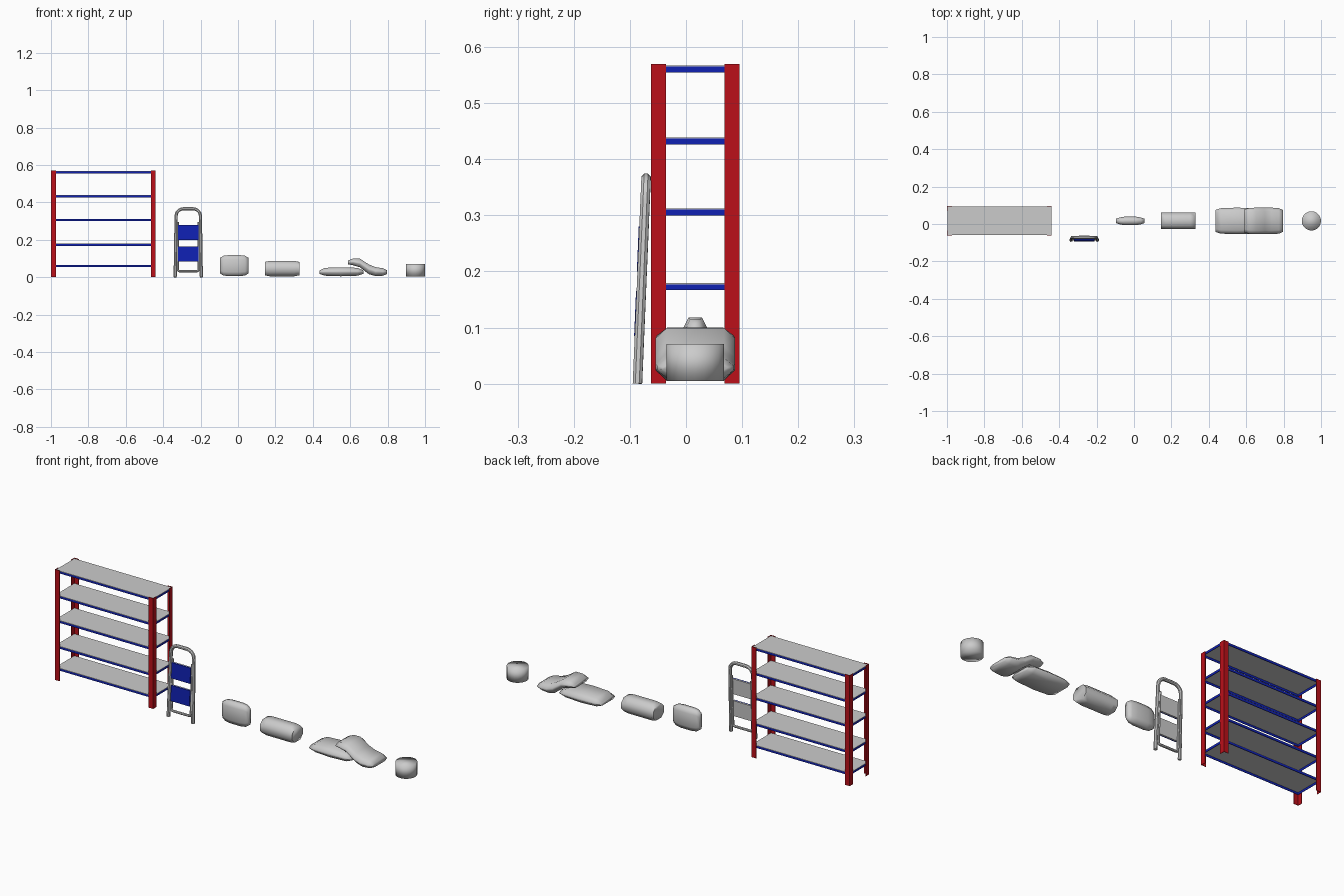
import bpy, bmesh, math
from mathutils import Vector

if "Cube" in bpy.data.objects:
    bpy.data.objects.remove(bpy.data.objects["Cube"])


def material(name, rgb):
    m = bpy.data.materials.new(name)
    m.diffuse_color = (*rgb, 1)
    m.use_nodes = True
    m.node_tree.nodes["Principled BSDF"].inputs["Base Color"].default_value = m.diffuse_color
    return m


RED = material("red_paint", (0.5, 0.005, 0.01))
BLUE = material("blue_paint", (0.005, 0.015, 0.45))


def add_object(name, bm, mat=None, smooth=None):
    bmesh.ops.recalc_face_normals(bm, faces=bm.faces)
    me = bpy.data.meshes.new(name)
    bm.to_mesh(me)
    bm.free()
    ob = bpy.data.objects.new(name, me)
    bpy.context.collection.objects.link(ob)
    if mat:
        me.materials.append(mat)
    if smooth:
        bpy.ops.object.select_all(action='DESELECT')
        ob.select_set(True)
        bpy.context.view_layer.objects.active = ob
        bpy.ops.object.shade_smooth_by_angle(angle=math.radians(smooth))
    return ob


def box(bm, lo, hi):
    verts = bmesh.ops.create_cube(bm, size=1)["verts"]
    for v in verts:
        v.co = Vector([lo[i] if v.co[i] < 0 else hi[i] for i in range(3)])
    return verts


# --- Shelving unit ---
X0, X1, Y0, Y1, H = -1.0, -0.44, -0.062, 0.095, 0.57
T, W = 0.002, 0.026

# L-section posts at the four corners
for x, sx, xn in ((X0, 1, "left"), (X1, -1, "right")):
    for y, sy, yn in ((Y0, 1, "front"), (Y1, -1, "back")):
        bm = bmesh.new()
        outline = [(0, 0), (W, 0), (W, T), (T, T), (T, W), (0, W)]
        face = bm.faces.new([bm.verts.new((x + sx * a, y + sy * b, 0)) for a, b in outline])
        ext = bmesh.ops.extrude_face_region(bm, geom=[face])["geom"]
        bmesh.ops.translate(bm, vec=(0, 0, H), verts=[g for g in ext if isinstance(g, bmesh.types.BMVert)])
        add_object(f"shelf_post_{yn}_{xn}", bm, RED)

# Shelf panels with blue rim rails
xa, xb, ya, yb = X0 + T, X1 - T, Y0 + T, Y1 - T
for i, z in enumerate((0.066, 0.179, 0.312, 0.439, 0.567)):
    bm = bmesh.new()
    box(bm, (xa, ya, z - 0.002), (xb, yb, z))
    add_object(f"shelf_panel_{i + 1}", bm)
    bm = bmesh.new()
    zl, zh = z - 0.0125, z - 0.002
    box(bm, (xa, ya, zl), (xb, ya + T, zh))
    box(bm, (xa, yb - T, zl), (xb, yb, zh))
    box(bm, (xa, ya + T, zl), (xa + T, yb - T, zh))
    box(bm, (xb - T, ya + T, zl), (xb, yb - T, zh))
    add_object(f"shelf_rails_{i + 1}", bm, BLUE)

# --- Folded step ladder, leaning slightly back ---
LX = -0.266


def lean(z, off=0.0):
    return -0.0865 + 0.042 * z + off


def tube(name, pts, radius, off, closed=False):
    cu = bpy.data.curves.new(name, 'CURVE')
    cu.dimensions = '3D'
    cu.bevel_depth = radius
    cu.bevel_resolution = 2
    cu.use_fill_caps = True
    sp = cu.splines.new('POLY')
    sp.points.add(len(pts) - 1)
    for p, (x, z) in zip(sp.points, pts):
        p.co = (LX + x, lean(z, off), z, 1)
    sp.use_cyclic_u = closed
    ob = bpy.data.objects.new(name, cu)
    bpy.context.collection.objects.link(ob)
    bpy.ops.object.select_all(action='DESELECT')
    ob.select_set(True)
    bpy.context.view_layer.objects.active = ob
    bpy.ops.object.convert(target='MESH')
    bpy.ops.object.shade_smooth_by_angle(angle=math.radians(40))


def arc(cx, cz, r, a0, a1, n=5):
    angles = [math.radians(a0 + (a1 - a0) * i / n) for i in range(n + 1)]
    return [(cx + r * math.cos(a), cz + r * math.sin(a)) for a in angles]


# Outer hoop with handle
tube("ladder_outer_frame",
     [(-0.070, 0)] + arc(-0.026, 0.327, 0.039, 180, 90) + arc(0.026, 0.327, 0.039, 90, 0) + [(0.070, 0)],
     0.009, 0)
# Inner folding leg frame
tube("ladder_inner_frame",
     [(-0.056, 0.295)] + arc(-0.046, 0.042, 0.010, 180, 270, 3)
     + arc(0.046, 0.042, 0.010, 270, 360, 3) + [(0.056, 0.295)],
     0.0065, 0.002)
# Steps: grey tray with blue tread on the front
for i, (za, zb) in enumerate(((0.085, 0.165), (0.20, 0.28))):
    for name, f, b, mat in (("tray", -0.004, 0.003, None), ("tread", -0.0095, -0.004, BLUE)):
        bm = bmesh.new()
        for v in box(bm, (LX - 0.054, f, za), (LX + 0.054, b, zb)):
            v.co.y += lean(v.co.z)
        add_object(f"ladder_step_{name}_{i + 1}", bm, mat)

# --- Sacks: octagon sections lofted along x ---
YC = 0.0165


def sack(name, stations, cy, cz, smooth=80):
    # each station: x, centre height, half width, half height
    section = [(1, -cz), (1, cz), (cy, 1), (-cy, 1), (-1, cz), (-1, -cz), (-cy, -1), (cy, -1)]
    bm = bmesh.new()
    rings = [[bm.verts.new((x, YC + a * w, zc + b * h)) for a, b in section]
             for x, zc, w, h in stations]
    for r, s in zip(rings, rings[1:]):
        for i in range(8):
            j = (i + 1) % 8
            bm.faces.new((r[i], r[j], s[j], s[i]))
    bm.faces.new(rings[0])
    bm.faces.new(rings[-1])
    add_object(name, bm, smooth=smooth)


sack("upright_sack",
     [(-0.095, 0.062, 0.012, 0.042), (-0.078, 0.062, 0.018, 0.053), (-0.05, 0.062, 0.023, 0.056),
      (0.01, 0.062, 0.023, 0.056), (0.038, 0.062, 0.018, 0.053), (0.055, 0.062, 0.012, 0.042)],
     0.52, 0.6)
sack("long_bale",
     [(0.144, 0.046, 0.044, 0.036), (0.17, 0.046, 0.044, 0.041),
      (0.30, 0.046, 0.044, 0.041), (0.328, 0.046, 0.044, 0.036)],
     0.5, 0.4)
sack("flat_sack",
     [(0.435, 0.027, 0.059, 0.009), (0.465, 0.029, 0.068, 0.021), (0.55, 0.029, 0.071, 0.024),
      (0.64, 0.029, 0.068, 0.021), (0.67, 0.027, 0.059, 0.009)],
     0.72, 0.2)
sack("draped_sack",
     [(0.587, 0.079, 0.060, 0.010), (0.615, 0.082, 0.069, 0.018), (0.652, 0.076, 0.071, 0.023),
      (0.70, 0.042, 0.071, 0.026), (0.735, 0.030, 0.071, 0.024), (0.775, 0.028, 0.068, 0.020),
      (0.797, 0.027, 0.058, 0.010)],
     0.72, 0.2)

# --- Round tub ---
bm = bmesh.new()
bmesh.ops.create_cone(bm, cap_ends=True, segments=20, radius1=0.0515, radius2=0.0515, depth=0.066)
bmesh.ops.translate(bm, vec=(0.9485, YC, 0.038), verts=bm.verts)
add_object("round_tub", bm, smooth=100)
